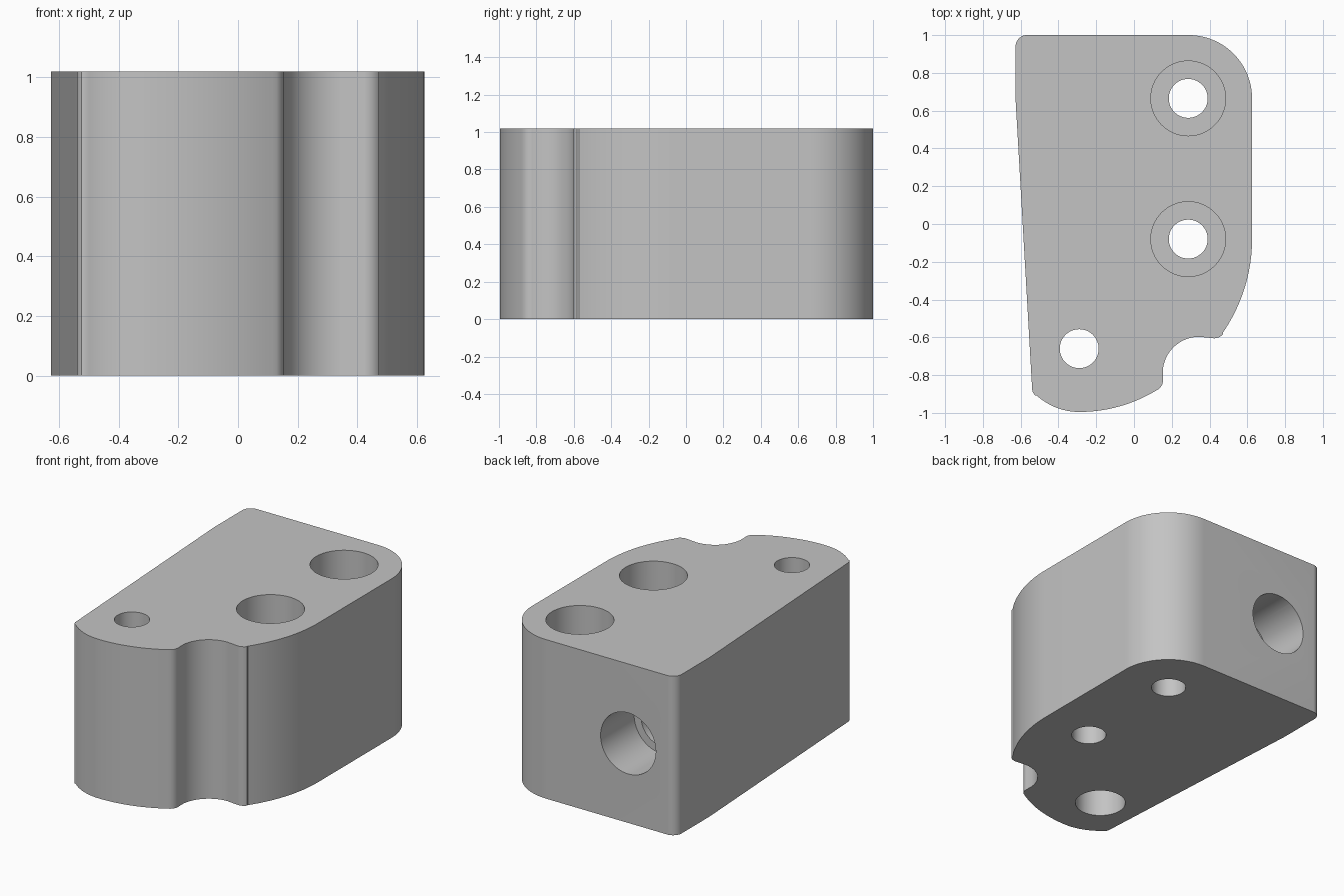
import bpy, bmesh
from math import sin, cos, radians
from mathutils import Matrix, Vector

cube = bpy.data.objects.get("Cube")
if cube:
    bpy.data.objects.remove(cube, do_unlink=True)

HEIGHT = 1.02

grey = bpy.data.materials.new("plain grey")
grey.use_nodes = True
color = (0.55, 0.55, 0.55, 1)
grey.diffuse_color = color
grey.node_tree.nodes["Principled BSDF"].inputs["Base Color"].default_value = color


def arc(cx, cy, r, start, end, steps=12):
    angles = [radians(start + (end - start) * i / steps) for i in range(steps + 1)]
    return [(cx + r * cos(a), cy + r * sin(a)) for a in angles]


def make_object(name, bm):
    bmesh.ops.recalc_face_normals(bm, faces=bm.faces)
    mesh = bpy.data.meshes.new(name)
    bm.to_mesh(mesh)
    bm.free()
    mesh.materials.append(grey)
    obj = bpy.data.objects.new(name, mesh)
    bpy.context.collection.objects.link(obj)
    return obj


def drill(target, radius, start, end):
    """Cut a round bore between two points."""
    start, end = Vector(start), Vector(end)
    axis = end - start
    turn = axis.to_track_quat("Z", "Y").to_matrix().to_4x4()
    bm = bmesh.new()
    bmesh.ops.create_cone(bm, cap_ends=True, segments=64, radius1=radius, radius2=radius,
                          depth=axis.length, matrix=Matrix.Translation((start + end) / 2) @ turn)
    cutter = make_object("bore_cutter", bm)
    cutter.hide_render = True
    mod = target.modifiers.new("bore", "BOOLEAN")
    mod.operation = "DIFFERENCE"
    mod.solver = "EXACT"
    mod.object = cutter
    bpy.context.view_layer.objects.active = target
    bpy.ops.object.modifier_apply(modifier=mod.name)
    bpy.data.objects.remove(cutter, do_unlink=True)


# Block outline, counterclockwise from the front left corner
outline = [(-0.54, -0.86)]
outline += arc(-0.485, -0.868, 0.055, 188, 225, 6)
outline += arc(-0.29, -0.66, 0.335, 228, 268, 12)
outline += arc(-0.29, -0.207, 0.788, 270, 301, 16)
outline += arc(0.094, -0.826, 0.06, 306, 370, 10)     # notch lip
outline += arc(0.345, -0.79, 0.193, 175, 90, 20)      # notch
outline += arc(0.425, -0.545, 0.06, 268, 322, 10)     # notch lip
outline += arc(-0.245, -0.08, 0.87, -34.5, 0, 18)     # curved flank
outline += arc(0.29, 0.665, 0.335, 0, 90, 28)         # large back corner
outline += arc(-0.567, 0.94, 0.06, 90, 180, 12)       # small back corner
outline += [(-0.627, 0.66)]

bm = bmesh.new()
base = bm.faces.new([bm.verts.new((x, y, 0)) for x, y in outline])
top = bmesh.ops.extrude_face_region(bm, geom=[base])["geom"]
bmesh.ops.translate(bm, vec=(0, 0, HEIGHT), verts=[v for v in top if isinstance(v, bmesh.types.BMVert)])
block = make_object("mounting_block", bm)

# Counterbored bolt holes
for y in (0.665, -0.08):
    drill(block, 0.103, (0.287, y, -0.1), (0.287, y, HEIGHT + 0.1))
    drill(block, 0.198, (0.287, y, HEIGHT - 0.4), (0.287, y, HEIGHT + 0.1))

# Vertical hole, wider from below
drill(block, 0.103, (-0.29, -0.66, -0.1), (-0.29, -0.66, HEIGHT + 0.1))
drill(block, 0.15, (-0.29, -0.66, -0.1), (-0.29, -0.66, HEIGHT / 2))

# Stepped bore in the back
drill(block, 0.147, (-0.29, -0.66, HEIGHT / 2), (-0.29, 1.1, HEIGHT / 2))
drill(block, 0.196, (-0.29, 0.66, HEIGHT / 2), (-0.29, 1.1, HEIGHT / 2))

bpy.ops.object.select_all(action="DESELECT")
block.select_set(True)
bpy.context.view_layer.objects.active = block
bpy.ops.object.shade_smooth_by_angle(angle=radians(30))
